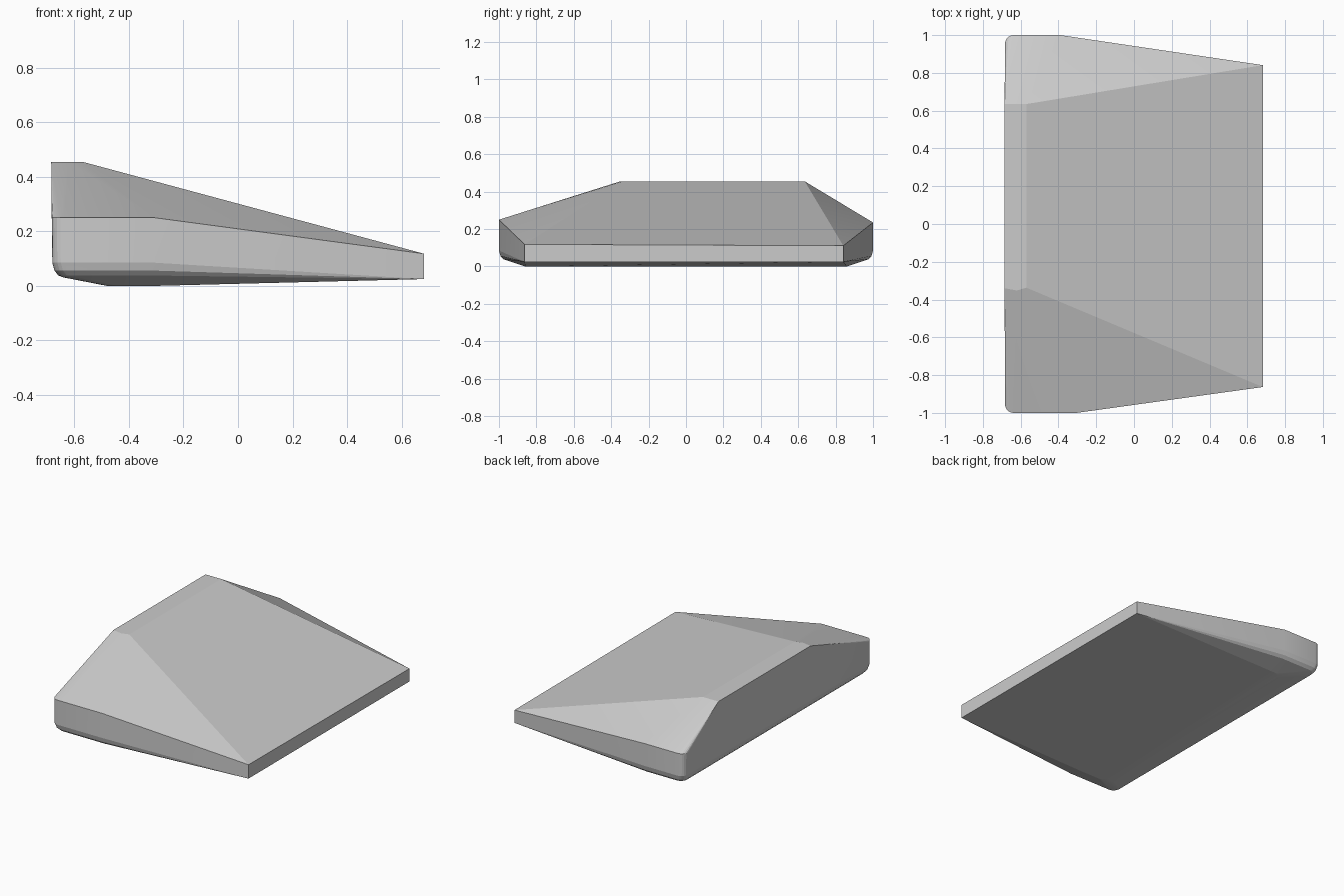
import bpy, bmesh, math

if "Cube" in bpy.data.objects:
    bpy.data.objects.remove(bpy.data.objects["Cube"])

BACK, FRONT = -0.685, 0.682
bm = bmesh.new()

# underside rounding: (side inset, back inset, height)
PROFILE = [(0.0, 0.004, 0.085), (0.008, 0.012, 0.056), (0.025, 0.026, 0.038),
           (0.055, 0.045, 0.031), (0.14, 0.205, 0.0)]


def side_rings(side, rim_z, shoulder_x):
    """Stacked outlines of one end: straight flank plus rounded back corner."""
    for dy, dx, z in [(0.0, 0.002, rim_z)] + PROFILE:
        half, back, r = 1 - dy, BACK + dx, 0.045
        bm.verts.new((shoulder_x, side * half, z))
        for i in range(6):
            a = math.radians(90 * i / 5)
            bm.verts.new((back + r - r * math.sin(a),
                          side * (half - r + r * math.cos(a)), z))


side_rings(-1, 0.25, -0.305)
side_rings(1, 0.235, -0.39)

# flat top ridge, with a softened near end
for x, y in [(BACK, -0.34), (-0.62, -0.352), (-0.57, -0.337),
             (BACK, 0.635), (-0.57, 0.635)]:
    bm.verts.new((x, y, 0.455))

# thin front lip
for y, top in [(-0.863, 0.118), (0.841, 0.111)]:
    bm.verts.new((FRONT, y, top))
    bm.verts.new((FRONT, y, 0.025))

# skin the section points into one solid
hull = bmesh.ops.convex_hull(bm, input=bm.verts)
loose = {v for v in hull["geom_interior"] + hull["geom_unused"]
         if isinstance(v, bmesh.types.BMVert) and not v.link_faces}
bmesh.ops.delete(bm, geom=list(loose), context='VERTS')
bmesh.ops.dissolve_limit(bm, angle_limit=math.radians(0.3),
                         verts=bm.verts, edges=bm.edges)
bmesh.ops.recalc_face_normals(bm, faces=bm.faces)

mesh = bpy.data.meshes.new("wedge_body")
bm.to_mesh(mesh)
bm.free()
body = bpy.data.objects.new("wedge_body", mesh)
bpy.context.collection.objects.link(body)
bpy.context.view_layer.objects.active = body
body.select_set(True)
bpy.ops.object.shade_smooth_by_angle(angle=math.radians(12))
